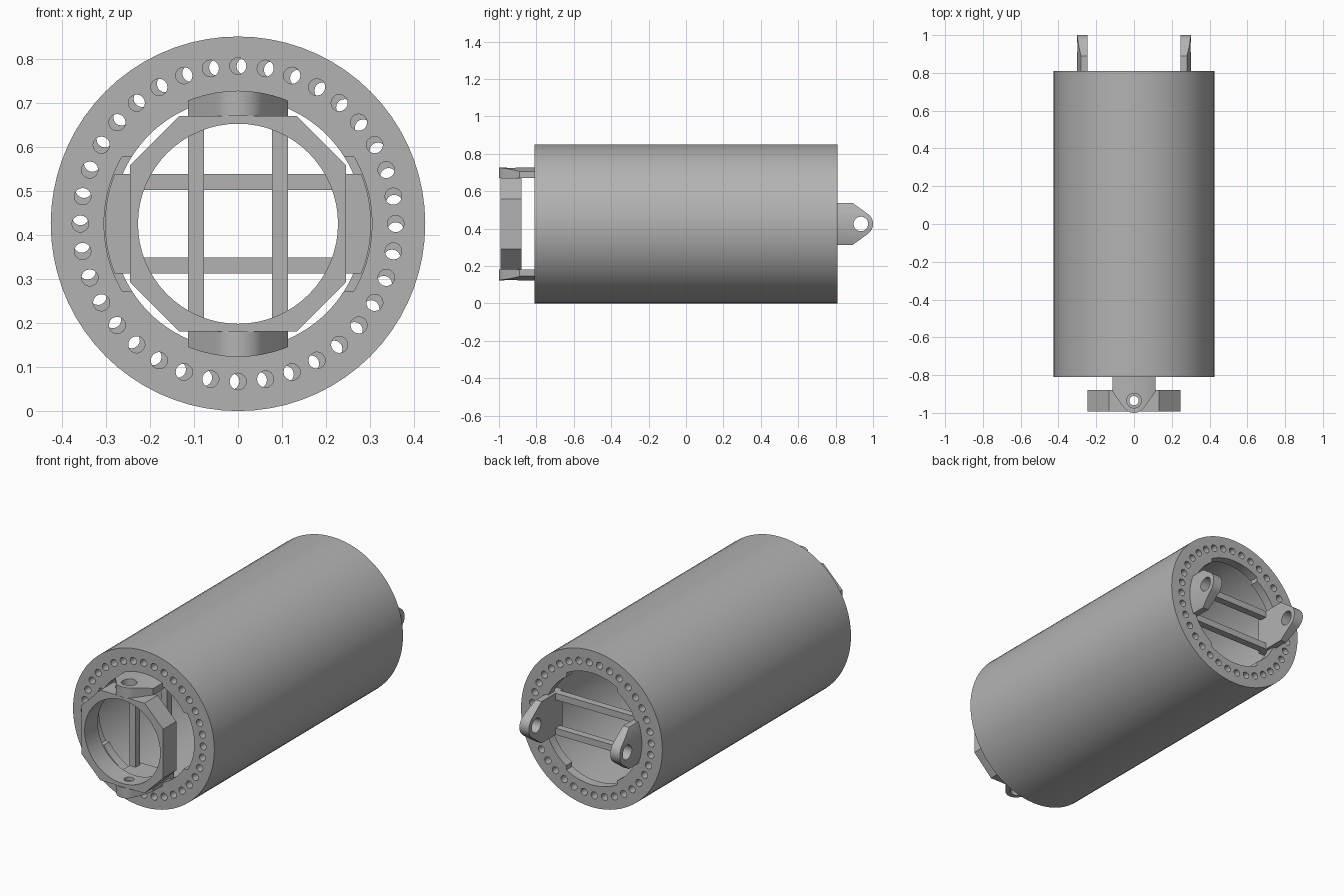
import bpy, bmesh
from math import sin, cos, pi, radians
from mathutils import Vector

if "Cube" in bpy.data.objects:
    bpy.data.objects.remove(bpy.data.objects["Cube"])

AXIS = 0.425      # height of the tube axis, also its radius
END = 0.81        # half length of the tube

grey = bpy.data.materials.new("grey_metal")
grey.use_nodes = True
grey.diffuse_color = (0.45, 0.45, 0.45, 1)
grey.node_tree.nodes["Principled BSDF"].inputs["Base Color"].default_value = grey.diffuse_color


def circle(radius, n=32, cx=0, cy=0, start=0, sweep=360):
    steps = n if sweep == 360 else n + 1
    return [(cx + radius * cos(radians(start + sweep * i / n)),
             cy + radius * sin(radians(start + sweep * i / n))) for i in range(steps)]


def plate(name, loops, low, high, place):
    """Fill nested outlines, extrude from low to high, place each (u, v, w) point."""
    curve = bpy.data.curves.new(name, 'CURVE')
    curve.dimensions, curve.fill_mode = '2D', 'BOTH'
    curve.extrude = (high - low) / 2
    for loop in loops:
        spline = curve.splines.new('POLY')
        spline.points.add(len(loop) - 1)
        for point, (u, v) in zip(spline.points, loop):
            point.co = (u, v, 0, 1)
        spline.use_cyclic_u = True
    temp = bpy.data.objects.new(name + "_outline", curve)
    bpy.context.collection.objects.link(temp)
    graph = bpy.context.evaluated_depsgraph_get()
    mesh = bpy.data.meshes.new_from_object(temp.evaluated_get(graph))
    bpy.data.objects.remove(temp)
    bm = bmesh.new()
    bm.from_mesh(mesh)
    bmesh.ops.remove_doubles(bm, verts=bm.verts, dist=0.0001)
    for vert in bm.verts:
        u, v, w = vert.co
        vert.co = Vector(place(u, v, w + (low + high) / 2)) + Vector((0, 0, AXIS))
    bmesh.ops.recalc_face_normals(bm, faces=bm.faces)
    bm.to_mesh(mesh)
    bm.free()
    mesh.materials.clear()
    mesh.materials.append(grey)
    obj = bpy.data.objects.new(name, mesh)
    bpy.context.collection.objects.link(obj)
    return obj


def boolean(obj, cutter, operation):
    """Apply a boolean, then discard the cutter."""
    mod = obj.modifiers.new("cut", 'BOOLEAN')
    mod.object, mod.operation, mod.solver = cutter, operation, 'EXACT'
    graph = bpy.context.evaluated_depsgraph_get()
    obj.data = bpy.data.meshes.new_from_object(obj.evaluated_get(graph))
    obj.modifiers.clear()
    bpy.data.objects.remove(cutter)


def along_y(u, v, w):
    return (u, w, v)


parts = []

# Thin outer skin between the end rings
parts.append(plate("tube_skin", [circle(AXIS, 72), circle(0.413, 72)],
                   0.05 - END, END - 0.05, along_y))


def ring_bore(pocket_axis):
    """Bore outline, widened by two opposite pockets."""
    points = []
    for i in range(144):
        angle = i * 2.5
        off = abs((angle - pocket_axis + 90) % 180 - 90)
        radius = 0.304 if off < 31 else 0.285
        points.append((radius * cos(radians(angle)), radius * sin(radians(angle))))
    return points


# End rings with their circles of bolt holes
for name, low, high, pocket, turn in (("front_ring", -END, 0.05 - END, 0, 0),
                                      ("back_ring", END - 0.05, END, 90, -2.5)):
    holes = [circle(0.019, 16, *circle(0.358, 36, start=turn)[i]) for i in range(36)]
    parts.append(plate(name, [circle(AXIS, 72), ring_bore(pocket)] + holes, low, high, along_y))

# Pairs of pierced lugs: front pair above and below, back pair left and right
lug_outline = ([(-0.113, 0.71), (0.113, 0.71), (0.113, 0.89)]
               + circle(0.065, 16, 0, 0.935, 36, 108) + [(-0.113, 0.89)])
lug_places = {
    "front_top": lambda u, v, w: (u, -v, w),
    "front_bottom": lambda u, v, w: (u, -v, -w),
    "back_left": lambda u, v, w: (w, v, u),
    "back_right": lambda u, v, w: (-w, v, u),
}
for name, place in lug_places.items():
    lug = plate(name + "_lug", [lug_outline, circle(0.039, 24, 0, 0.935)], 0.245, 0.33, place)
    # The outside of each lug follows the bore
    boolean(lug, plate("bore_cutter", [circle(0.302, 72)], -1.1, 1.1, along_y), 'INTERSECT')
    parts.append(lug)

# Cross bars joining each pair of lugs
for side in (-1, 1):
    c = side * 0.095
    h = 0.018
    parts.append(plate("front_bar", [[(c - h, -0.77), (c + h, -0.77), (c + h, -0.73), (c - h, -0.73)]],
                       -0.27, 0.27, lambda u, v, w: (u, v, w)))
    parts.append(plate("back_bar", [[(c - h, 0.73), (c + h, 0.73), (c + h, 0.77), (c - h, 0.77)]],
                       -0.27, 0.27, lambda u, v, w: (w, v, u)))

# Eight-sided gimbal ring with a pivot hole in each main side
flat, edge = 0.245, 0.133
octagon = [(flat, -edge), (flat, edge), (edge, flat), (-edge, flat),
           (-flat, edge), (-flat, -edge), (-edge, -flat), (edge, -flat)]
gimbal = plate("gimbal_ring", [octagon, circle(0.227, 64)], -0.993, -0.88, along_y)
pivot = circle(0.025, 24, 0, -0.935)
boolean(gimbal, plate("pivot_cutter_z", [pivot], -0.4, 0.4, lambda u, v, w: (u, v, w)), 'DIFFERENCE')
boolean(gimbal, plate("pivot_cutter_x", [pivot], -0.4, 0.4, lambda u, v, w: (w, v, u)), 'DIFFERENCE')
parts.append(gimbal)

# Smooth the round surfaces and keep the edges crisp
bpy.ops.object.select_all(action='DESELECT')
for obj in parts:
    obj.select_set(True)
bpy.context.view_layer.objects.active = parts[0]
bpy.ops.object.shade_smooth_by_angle(angle=radians(30))
